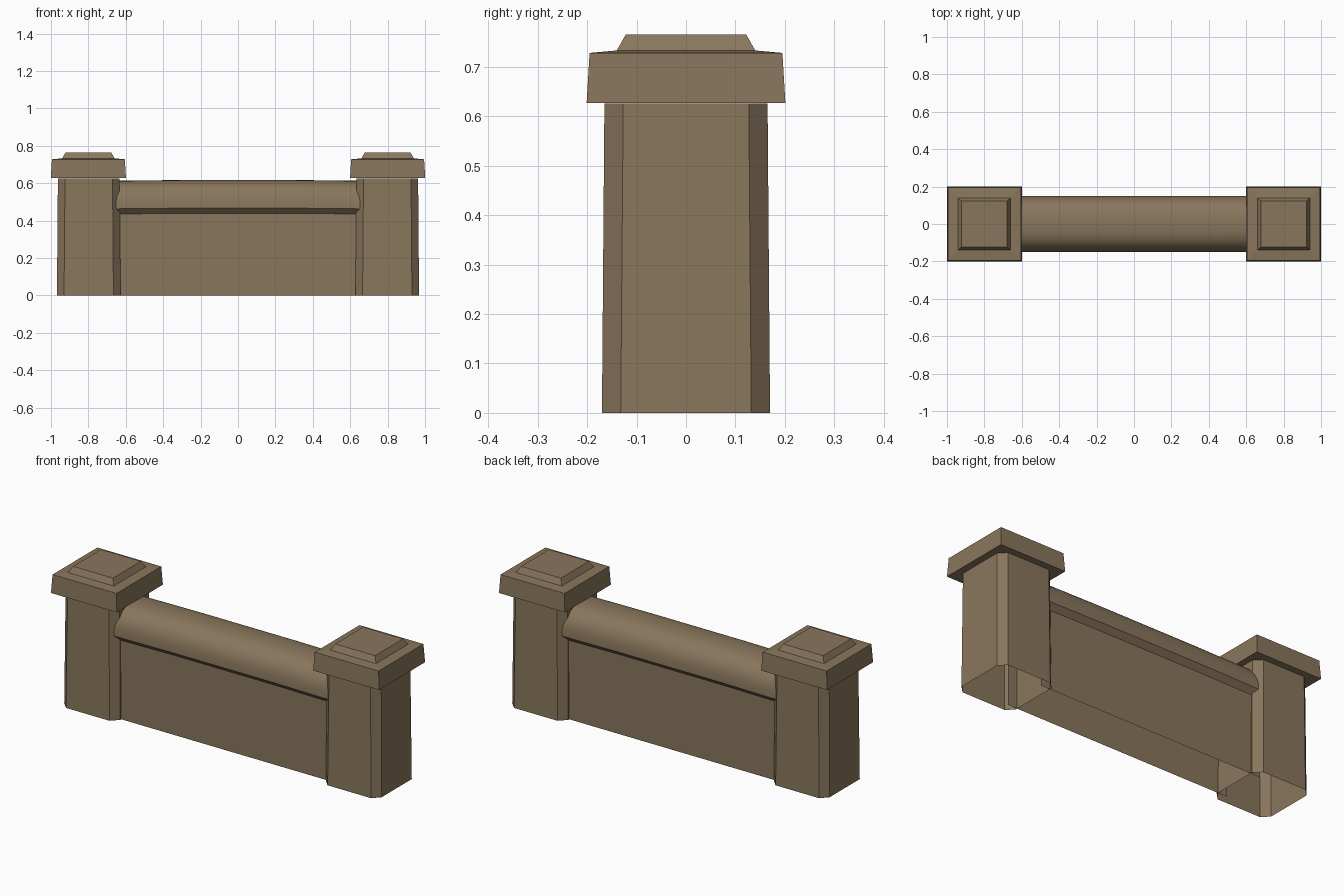
import bpy, math

if "Cube" in bpy.data.objects:
    bpy.data.objects.remove(bpy.data.objects["Cube"])

stone = bpy.data.materials.new("brown stone")
stone.diffuse_color = (0.25, 0.182, 0.108, 1)
stone.use_nodes = True
stone.node_tree.nodes["Principled BSDF"].inputs["Base Color"].default_value = stone.diffuse_color


def make(name, verts, faces, smooth=None):
    mesh = bpy.data.meshes.new(name)
    mesh.from_pydata(verts, [], faces)
    mesh.materials.append(stone)
    obj = bpy.data.objects.new(name, mesh)
    bpy.context.collection.objects.link(obj)
    if smooth:
        bpy.context.view_layer.objects.active = obj
        obj.select_set(True)
        bpy.ops.object.shade_smooth_by_angle(angle=math.radians(smooth))
        obj.select_set(False)
    return obj


def loft(name, rings, cap_top=False, cap_bottom=False, closed=True, smooth=None):
    """Skin equal-length rings of points; rings run counter-clockwise going up."""
    n = len(rings[0])
    verts = [p for ring in rings for p in ring]
    faces = []
    for r in range(len(rings) - 1):
        for i in range(n if closed else n - 1):
            j = (i + 1) % n
            faces.append((r * n + i, r * n + j, (r + 1) * n + j, (r + 1) * n + i))
    if cap_top:
        faces.append(tuple(range(len(verts) - n, len(verts))))
    if cap_bottom:
        faces.append(tuple(reversed(range(n))))
    return make(name, verts, faces, smooth)


def square(cx, h, z):
    return [(cx + sx * h, sy * h, z) for sx, sy in ((-1, -1), (1, -1), (1, 1), (-1, 1))]


def octagon(cx, h, f, z):
    pts = [(-f, -h), (f, -h), (h, -f), (h, f), (f, h), (-f, h), (-h, f), (-h, -f)]
    return [(cx + x, y, z) for x, y in pts]


for side, cx in (("left", -0.798), ("right", 0.798)):
    # Chamfered, slightly tapered pillar, open underneath
    loft(side + "_pillar", [octagon(cx, 0.17, 0.132, 0), octagon(cx, 0.165, 0.127, 0.626)])
    # Stepped cap stone
    cap = [(0.201, 0.627), (0.195, 0.728), (0.14, 0.733), (0.122, 0.765)]
    loft(side + "_cap", [square(cx * 0.8 / 0.798, h, z) for h, z in cap], True, True)

# Wall panels between the pillars
END = 0.685
for name, s in (("front_wall", -1), ("back_wall", 1)):
    y = s * 0.122
    make(name, [(s * END, y, 0), (-s * END, y, 0), (-s * END, y, 0.44), (s * END, y, 0.44)],
         [(0, 1, 2, 3)])

# Rounded coping with a sloping underside, bowed very slightly upward
profile = [(0.122, 0.435), (0.15, 0.463)]
STEPS = 20
for i in range(1, STEPS):
    a = math.pi * i / STEPS
    c, s = math.cos(a), math.sin(a)
    profile.append((0.15 * math.copysign(abs(c) ** 0.8, c), 0.463 + 0.15 * s ** 0.8))
profile += [(-0.15, 0.463), (-0.122, 0.435)]
rings = [[(x, y, z + 0.005 * (1 - (x / END) ** 2)) for y, z in profile]
         for x in (-END, -0.3, 0.3, END)]
loft("coping", rings, closed=False, smooth=40)
